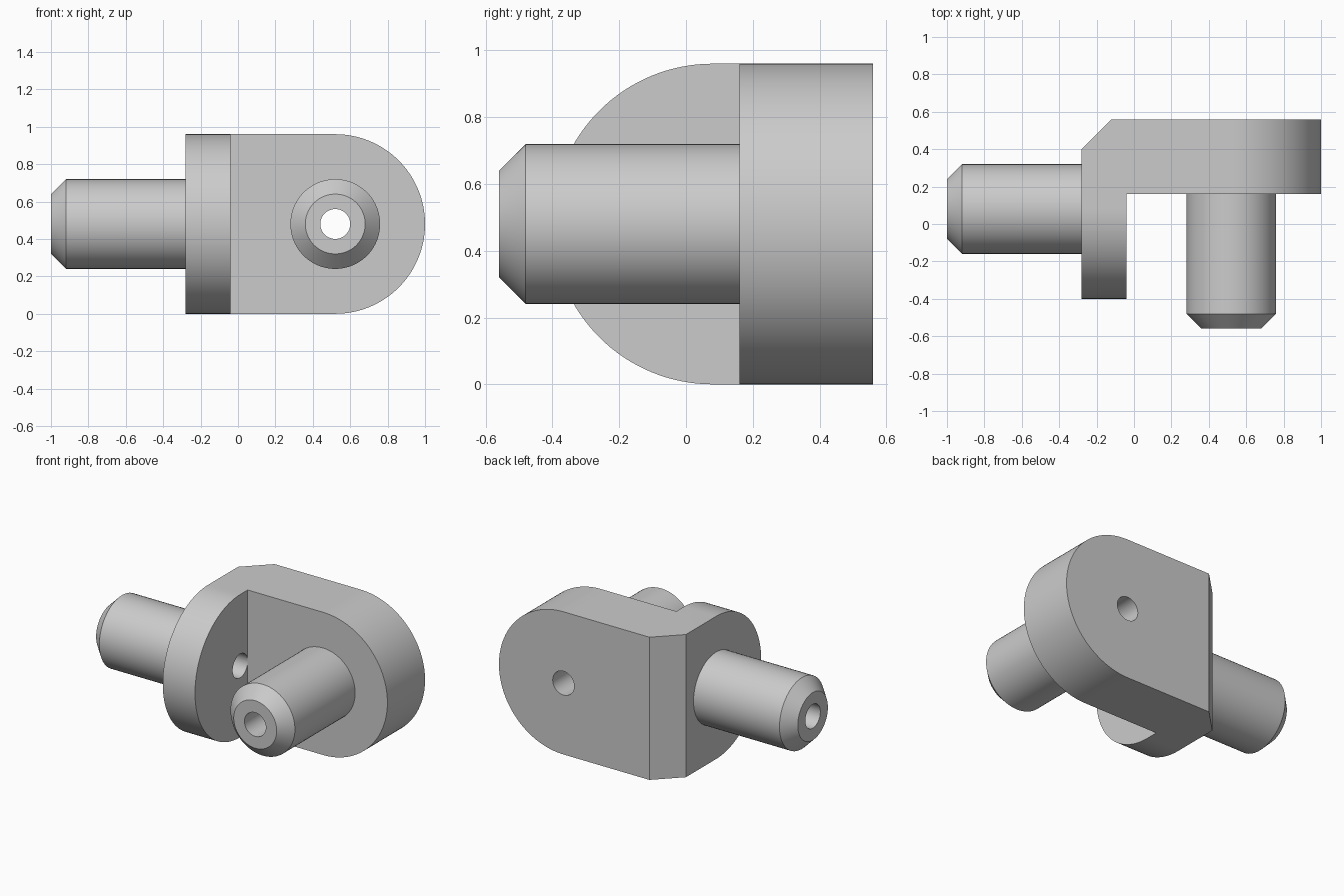
import bpy, bmesh
from math import pi, sin, cos, radians
from mathutils import Matrix, Vector

cube = bpy.data.objects.get("Cube")
if cube:
    bpy.data.objects.remove(cube)

grey = bpy.data.materials.new("plain grey")
grey.use_nodes = True
grey.diffuse_color = (0.6, 0.6, 0.6, 1)
grey.node_tree.nodes["Principled BSDF"].inputs["Base Color"].default_value = (0.6, 0.6, 0.6, 1)

R = 0.48           # radius of the rounded plate ends
PIN, BORE = 0.24, 0.08
CHAMFER = 0.08
SEG = 64
PIN_Y, PIN_X = 0.08, 0.52   # where the two pin axes lie


def finish(name, bm):
    bmesh.ops.recalc_face_normals(bm, faces=bm.faces)
    mesh = bpy.data.meshes.new(name)
    bm.to_mesh(mesh)
    bm.free()
    mesh.materials.append(grey)
    ob = bpy.data.objects.new(name, mesh)
    bpy.context.collection.objects.link(ob)
    return ob


def prism(name, points, sweep):
    """Extrude a closed outline along a vector."""
    bm = bmesh.new()
    face = bm.faces.new([bm.verts.new(p) for p in points])
    out = bmesh.ops.extrude_face_region(bm, geom=[face])
    moved = [v for v in out["geom"] if isinstance(v, bmesh.types.BMVert)]
    bmesh.ops.translate(bm, verts=moved, vec=Vector(sweep))
    return finish(name, bm)


def lathe(name, profile, axis_matrix):
    """Closed turned solid from (radius, distance) pairs along local z."""
    bm = bmesh.new()
    rings = []
    for r, d in profile:
        angles = [2 * pi * (i + 0.5) / SEG for i in range(SEG)]
        rings.append([bm.verts.new((r * cos(a), r * sin(a), d)) for a in angles])
    for low, high in zip(rings, rings[1:]):
        for i in range(SEG):
            j = (i + 1) % SEG
            bm.faces.new((low[i], low[j], high[j], high[i]))
    bm.faces.new(rings[0])
    bm.faces.new(rings[-1])
    bm.transform(axis_matrix)
    return finish(name, bm)


def combine(body, tool, operation):
    mod = body.modifiers.new(operation, "BOOLEAN")
    mod.operation, mod.solver, mod.object = operation, "EXACT", tool
    bpy.context.view_layer.objects.active = body
    bpy.ops.object.modifier_apply(modifier=mod.name)
    bpy.data.objects.remove(tool)


# Angled body: L-shaped plan with a chamfered outer corner
plan = [(-0.28, -0.5), (-0.04, -0.5), (-0.04, 0.16), (1.1, 0.16),
        (1.1, 0.56), (-0.12, 0.56), (-0.28, 0.40)]
body = prism("elbow_bracket", [(x, y, -0.1) for x, y in plan], (0, 0, 1.2))

# Rounded outlines trim the free end of each plate
arc = [(R * cos(pi * (i / SEG - 0.5)), R + R * sin(pi * (i / SEG - 0.5)))
       for i in range(SEG + 1)]
side = [(0, PIN_Y - u, z) for u, z in arc] + [(0, 0.8, 2 * R), (0, 0.8, 0)]
front = [(PIN_X + u, 0, z) for u, z in arc] + [(-0.8, 0, 2 * R), (-0.8, 0, 0)]
for outline, start, sweep in ((side, (-0.5, 0, 0), (2, 0, 0)),
                              (front, (0, -0.8, 0), (0, 2, 0))):
    points = [Vector(p) + Vector(start) for p in outline]
    combine(body, prism("trim", points, sweep), "INTERSECT")

# Chamfered pins, each measured from its tip inward
to_right = Matrix.Translation((-1, PIN_Y, R)) @ Matrix.Rotation(pi / 2, 4, "Y")
to_back = Matrix.Translation((PIN_X, -0.56, R)) @ Matrix.Rotation(-pi / 2, 4, "X")
for frame in (to_right, to_back):
    pin = [(PIN - CHAMFER, 0), (PIN, CHAMFER), (PIN, 0.8)]
    combine(body, lathe("pin", pin, frame), "UNION")

# Bores run through the pins and the plates behind them
for frame, depth in ((to_right, 1.0), (to_back, 1.3)):
    combine(body, lathe("bore", [(BORE, -0.1), (BORE, depth)], frame), "DIFFERENCE")

bpy.ops.object.select_all(action="DESELECT")
body.select_set(True)
bpy.context.view_layer.objects.active = body
bpy.ops.object.shade_smooth_by_angle(angle=radians(30))
